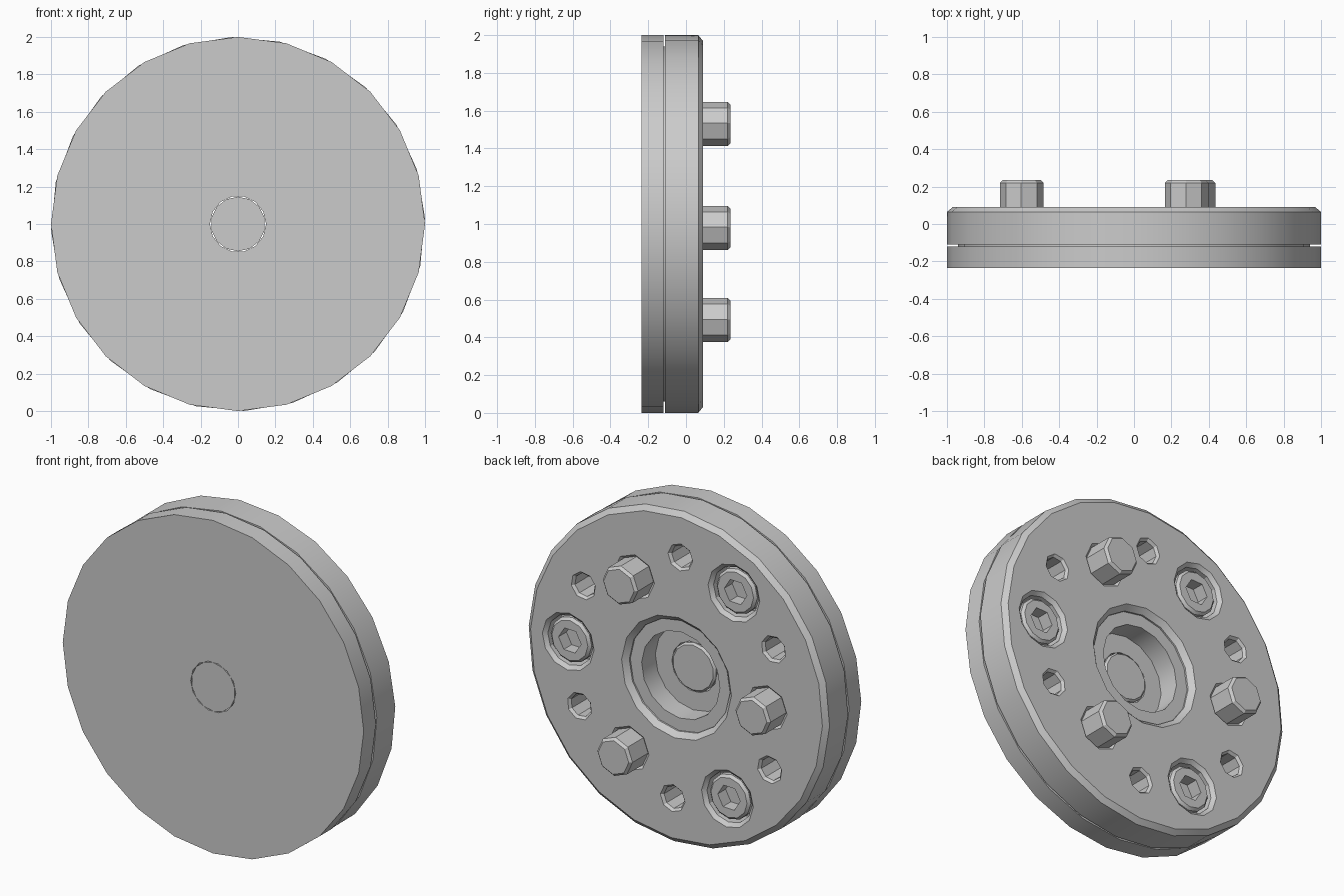
import bpy, bmesh, math

cube = bpy.data.objects.get("Cube")
if cube:
    bpy.data.objects.remove(cube, do_unlink=True)

grey = bpy.data.materials.new("plain_grey")
grey.use_nodes = True
COLOUR = (0.6, 0.6, 0.6, 1)
grey.diffuse_color = COLOUR
grey.node_tree.nodes["Principled BSDF"].inputs["Base Color"].default_value = COLOUR

TWIST = 2        # rotation of the rear plate and its fittings, degrees
BACK = 0.09      # rear face of the rear plate
CENTRE = (0, 1)


def lathe(name, profile, sides, phase=0, at=CENTRE):
    """Closed solid turned around the y axis from (radius, y) points."""
    bm = bmesh.new()
    rings = []
    for r, y in profile:
        ring = []
        for i in range(sides):
            a = math.radians(phase) + math.tau * i / sides
            ring.append(bm.verts.new((at[0] + r * math.cos(a), y, at[1] + r * math.sin(a))))
        rings.append(ring)
    for lower, upper in zip(rings, rings[1:]):
        for i in range(sides):
            j = (i + 1) % sides
            bm.faces.new((lower[i], lower[j], upper[j], upper[i]))
    bm.faces.new(rings[0])
    bm.faces.new(rings[-1])
    bmesh.ops.recalc_face_normals(bm, faces=bm.faces)
    mesh = bpy.data.meshes.new(name)
    bm.to_mesh(mesh)
    bm.free()
    mesh.materials.append(grey)
    obj = bpy.data.objects.new(name, mesh)
    bpy.context.collection.objects.link(obj)
    return obj


def cut(target, cutters):
    """Subtract each cutter and remove it afterwards."""
    bpy.context.view_layer.objects.active = target
    for cutter in cutters:
        cutter.hide_render = True
        mod = target.modifiers.new("cut", "BOOLEAN")
        mod.operation = "DIFFERENCE"
        mod.solver = "EXACT"
        mod.object = cutter
        bpy.ops.object.modifier_apply(modifier=mod.name)
        bpy.data.objects.remove(cutter, do_unlink=True)


def bore(outer, inner, chamfer, bottom, sides, phase=TWIST, at=CENTRE):
    """Cutter for a hole with a chamfered mouth in the rear face."""
    profile = [(2 * outer - inner, BACK + chamfer), (inner, BACK - chamfer), (inner, bottom)]
    return lathe("bore_cutter", profile, sides, phase, at)


def around(radius, start, count):
    for i in range(count):
        a = math.radians(start) + math.tau * i / count
        yield math.degrees(a), (radius * math.cos(a), 1 + radius * math.sin(a))


def axle_hole():
    return lathe("axle_cutter", [(0.15, -0.5), (0.15, 0.5)], 14)


# Front plate with the narrower hub that leaves a groove behind it
front_plate = lathe("front_plate", [(1, -0.235), (1, -0.12), (0.94, -0.12), (0.94, -0.1)], 24)
cut(front_plate, [axle_hole()])

# Rear plate with chamfered rim
rear_plate = lathe("rear_plate", [(1, -0.11), (1, 0.065), (0.97, BACK)], 24, TWIST)

# Stepped central recess, small holes, pin seats and screw counterbores
cutters = [bore(0.365, 0.335, 0.03, 0.05, 16),
           lathe("recess_cutter", [(0.26, 0.2), (0.26, -0.08)], 16, TWIST),
           axle_hole()]
for angle, at in around(0.73, 30 + TWIST, 6):
    cutters.append(bore(0.082, 0.068, 0.015, -0.2, 8, angle, at))
for angle, at in around(0.6, 60 + TWIST, 3):
    cutters.append(bore(0.135, 0.119, 0.015, 0.02, 8, TWIST, at))
for angle, at in around(0.72, TWIST, 3):
    cutters.append(bore(0.172, 0.15, 0.02, -0.03, 12, angle, at))
cut(rear_plate, cutters)

# Axle plug, turned half a step so slits remain around it
axle_plug = lathe("axle_plug", [(0.146, -0.235), (0.146, -0.08), (0.135, -0.068)], 14, 180 / 14)
parts = [front_plate, rear_plate, axle_plug]

# Drive pins
for n, (angle, at) in enumerate(around(0.6, 60 + TWIST, 3), 1):
    profile = [(0.117, 0), (0.117, 0.22), (0.102, 0.235)]
    parts.append(lathe(f"drive_pin_{n}", profile, 8, TWIST, at))

# Cap screws with hexagonal sockets
for n, (angle, at) in enumerate(around(0.72, TWIST, 3), 1):
    head = lathe(f"cap_screw_{n}", [(0.135, -0.05), (0.135, 0.06), (0.12, 0.075)], 12, angle, at)
    cut(head, [lathe("socket_cutter", [(0.075, 0.2), (0.075, 0)], 6, angle, at)])
    parts.append(head)

# Smooth shading that keeps the hard edges
bpy.ops.object.select_all(action="DESELECT")
for part in parts:
    part.select_set(True)
bpy.context.view_layer.objects.active = front_plate
bpy.ops.object.shade_smooth_by_angle(angle=math.radians(28))
